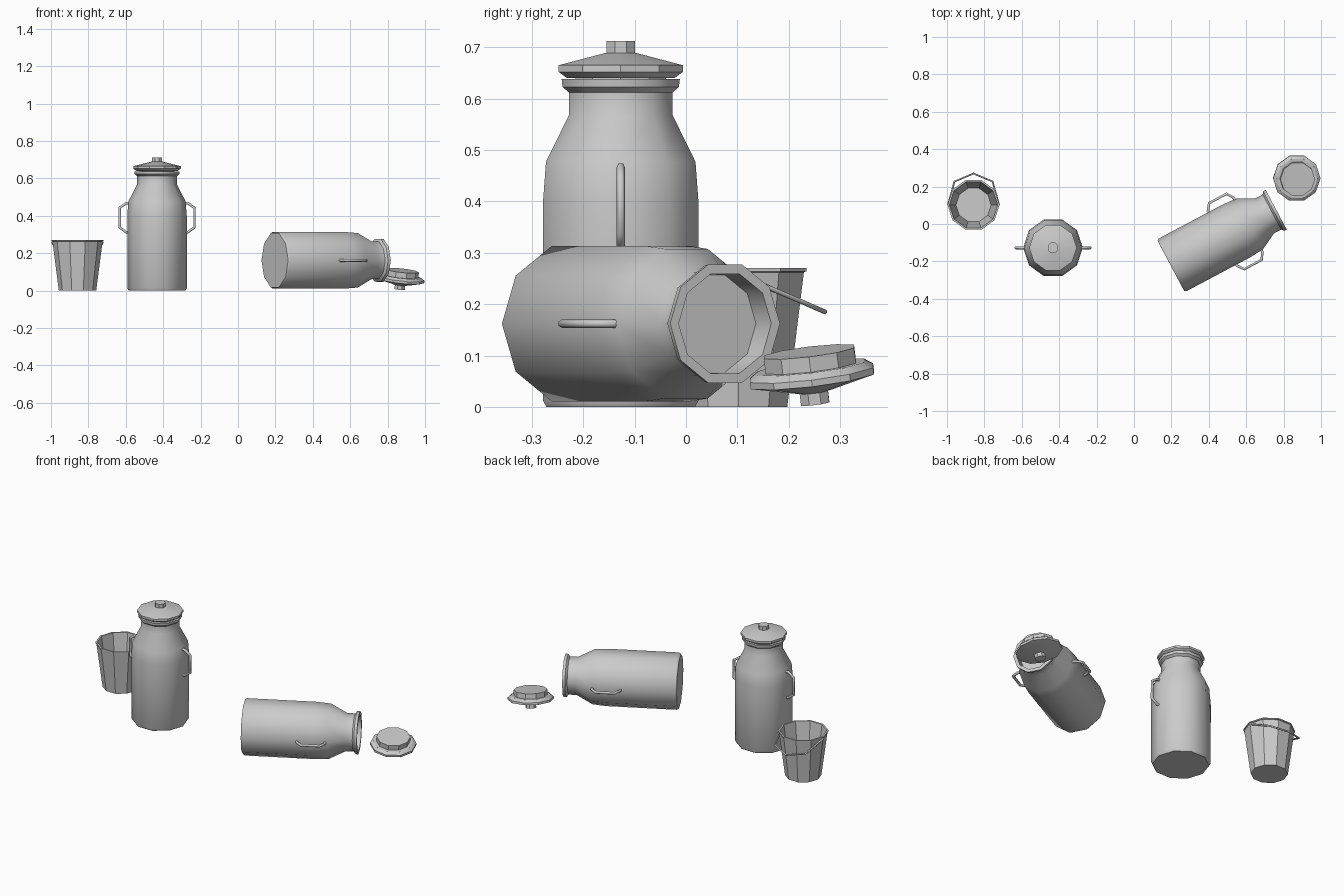
import bpy, bmesh, math
from mathutils import Matrix, Vector, Euler

if "Cube" in bpy.data.objects:
    bpy.data.objects.remove(bpy.data.objects["Cube"])

steel = bpy.data.materials.new("grey_steel")
steel.diffuse_color = (0.6, 0.6, 0.6, 1)
steel.use_nodes = True
steel.node_tree.nodes["Principled BSDF"].inputs["Base Color"].default_value = steel.diffuse_color


def smooth(ob, angle):
    bpy.ops.object.select_all(action='DESELECT')
    ob.select_set(True)
    bpy.context.view_layer.objects.active = ob
    bpy.ops.object.shade_smooth_by_angle(angle=math.radians(angle))


def lathe(name, profile, matrix, sides=10, angle=30, turn=0.0):
    """Revolve (radius, height) points around z and cap both ends."""
    bm = bmesh.new()
    rings = []
    for r, z in profile:
        rings.append([bm.verts.new((r * math.cos(turn + math.tau * i / sides),
                                    r * math.sin(turn + math.tau * i / sides), z))
                      for i in range(sides)])
    for a, b in zip(rings, rings[1:]):
        for i in range(sides):
            j = (i + 1) % sides
            bm.faces.new((a[i], a[j], b[j], b[i]))
    bm.faces.new(rings[0][::-1])
    bm.faces.new(rings[-1])
    mesh = bpy.data.meshes.new(name)
    bm.to_mesh(mesh)
    bm.free()
    mesh.materials.append(steel)
    ob = bpy.data.objects.new(name, mesh)
    bpy.context.collection.objects.link(ob)
    ob.matrix_world = matrix
    smooth(ob, angle)
    return ob


def tube(name, points, radius, matrix):
    """Thin rod bent along a list of points."""
    cu = bpy.data.curves.new(name, 'CURVE')
    cu.dimensions = '3D'
    cu.bevel_depth = radius
    cu.bevel_resolution = 1
    cu.use_fill_caps = True
    sp = cu.splines.new('POLY')
    sp.points.add(len(points) - 1)
    for p, co in zip(sp.points, points):
        p.co = (*co, 1)
    cu.materials.append(steel)
    ob = bpy.data.objects.new(name, cu)
    bpy.context.collection.objects.link(ob)
    ob.matrix_world = matrix
    bpy.ops.object.select_all(action='DESELECT')
    ob.select_set(True)
    bpy.context.view_layer.objects.active = ob
    bpy.ops.object.convert(target='MESH')


def milk_can(prefix, matrix):
    # body with shoulder, neck, flared rim and shallow recessed mouth
    lathe(prefix + "_body",
          [(0.152, 0), (0.159, 0.012), (0.159, 0.40), (0.153, 0.477), (0.106, 0.568),
           (0.106, 0.612), (0.119, 0.6225), (0.121, 0.638), (0.102, 0.638), (0.10, 0.578)],
          matrix, angle=40)
    # side handles
    for side, s in (("left", -1), ("right", 1)):
        tube(f"{prefix}_{side}_handle",
             [(s * x, 0, z) for x, z in
              ((0.148, 0.467), (0.165, 0.467), (0.20, 0.443), (0.20, 0.338),
               (0.165, 0.312), (0.152, 0.312))], 0.008, matrix)


def lid(prefix, matrix):
    # plug, flange and shallow cone, then the knob
    lathe(prefix + "_lid",
          [(0.093, -0.048), (0.093, -0.018), (0.11, -0.018), (0.127, -0.006),
           (0.127, 0.007), (0.031, 0.031)], matrix)
    lathe(prefix + "_lid_knob", [(0.03, 0.025), (0.03, 0.054)], matrix,
          sides=8, turn=math.pi / 8)


# standing can with its lid on
stand = Matrix.Translation((-0.433, -0.127, 0))
milk_can("standing_can", stand)
lid("standing_can", stand @ Matrix.Translation((0, 0, 0.658)))

# can lying on its side, mouth to the right and back
c, s = math.cos(math.radians(28)), math.sin(math.radians(28))
lying = Matrix(((s, 0, c, 0.197), (-c, 0, s, -0.2235), (0, -1, 0, 0.162), (0, 0, 0, 1)))
milk_can("lying_can", lying)

# loose lid, upside down and tilted on its knob
lid("loose", Matrix.Translation((0.87, 0.245, 0.06)) @
    Euler((math.pi + 0.12, 0.11, 0)).to_matrix().to_4x4())

# bucket with folded lip and hollow inside
bucket = Matrix.Translation((-0.858, 0.102, 0))
lathe("bucket",
      [(0.10, 0), (0.134, 0.262), (0.139, 0.264), (0.139, 0.27), (0.129, 0.27), (0.094, 0.015)],
      bucket)

# bail handle hanging down behind the bucket
tube("bucket_handle",
     [(-0.136, 0, 0.257), (-0.102, 0.125, 0.204), (0, 0.168, 0.185),
      (0.102, 0.125, 0.204), (0.136, 0, 0.257)], 0.005, bucket)
